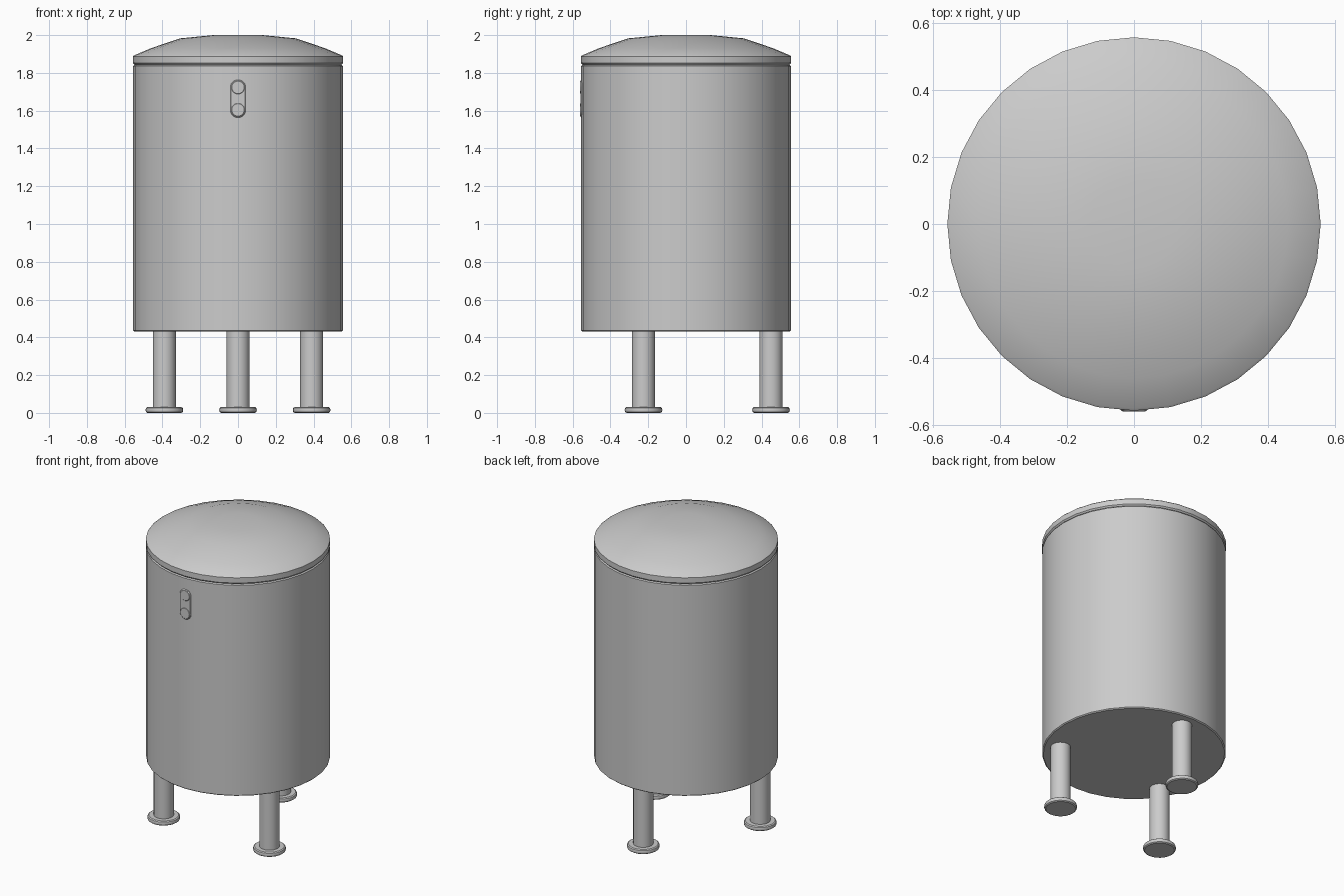
import bpy, bmesh, math

if "Cube" in bpy.data.objects:
    bpy.data.objects.remove(bpy.data.objects["Cube"])


def finish(name, bm, angle=35):
    bmesh.ops.remove_doubles(bm, verts=bm.verts, dist=1e-5)
    bmesh.ops.recalc_face_normals(bm, faces=bm.faces)
    mesh = bpy.data.meshes.new(name)
    bm.to_mesh(mesh)
    bm.free()
    obj = bpy.data.objects.new(name, mesh)
    bpy.context.collection.objects.link(obj)
    bpy.ops.object.select_all(action='DESELECT')
    obj.select_set(True)
    bpy.context.view_layer.objects.active = obj
    bpy.ops.object.shade_smooth_by_angle(angle=math.radians(angle))
    return obj


def lathe(name, profile, sides, loc=(0, 0, 0)):
    """Revolve a radius/height profile around z."""
    bm = bmesh.new()
    verts = [bm.verts.new((r, 0, z)) for r, z in profile]
    edges = [bm.edges.new(pair) for pair in zip(verts, verts[1:])]
    bmesh.ops.spin(bm, geom=verts + edges, cent=(0, 0, 0), axis=(0, 0, 1),
                   angle=math.tau, steps=sides, use_duplicate=False)
    obj = finish(name, bm)
    obj.location = loc
    return obj


def capsule_plate(name, radius, z_low, z_high, y_front, y_back, bevel):
    """Stadium outline extruded along y, with a softened front edge."""
    bm = bmesh.new()
    outline = []
    for cz, start in ((z_high, 0), (z_low, math.pi)):
        for i in range(13):
            a = start + math.pi * i / 12
            outline.append((radius * math.cos(a), cz + radius * math.sin(a), cz))
    rings = []
    for y, inset in ((y_back, 0), (y_front + bevel, 0), (y_front, bevel)):
        k = 1 - inset / radius
        rings.append([bm.verts.new((x * k, y, cz + (z - cz) * k)) for x, z, cz in outline])
    n = len(outline)
    for a, b in zip(rings, rings[1:]):
        for i in range(n):
            bm.faces.new((a[i], a[(i + 1) % n], b[(i + 1) % n], b[i]))
    bm.faces.new(rings[0])
    bm.faces.new(rings[-1])
    return finish(name, bm)


# Tank body
lathe("tank_body", [(0, 0.43), (0.548, 0.43), (0.555, 0.436), (0.555, 1.836),
                    (0.548, 1.842), (0, 1.842)], 32)

# Domed lid
lathe("domed_lid", [(0, 1.843), (0.549, 1.843), (0.557, 1.852), (0.557, 1.887),
                    (0.55, 1.893), (0.46, 1.931), (0.305, 1.983), (0.13, 2.0), (0, 2.0)], 32)

# Three legs, each with a round foot
for i, side in enumerate(("back", "left", "right")):
    a = math.pi / 2 + i * math.tau / 3
    loc = (0.45 * math.cos(a), 0.45 * math.sin(a), 0)
    lathe(f"{side}_leg", [(0, 0.02), (0.061, 0.02), (0.061, 0.44), (0, 0.44)], 24, loc)
    lathe(f"{side}_foot", [(0, 0), (0.09, 0), (0.097, 0.005), (0.1, 0.015),
                           (0.097, 0.026), (0.09, 0.031), (0, 0.031)], 24, loc)

# Control plate with two round buttons
capsule_plate("control_plate", 0.041, 1.604, 1.723, -0.558, -0.53, 0.004)
for name, z in (("lower_button", 1.604), ("upper_button", 1.723)):
    capsule_plate(name, 0.035, z, z, -0.56, -0.54, 0.002)
